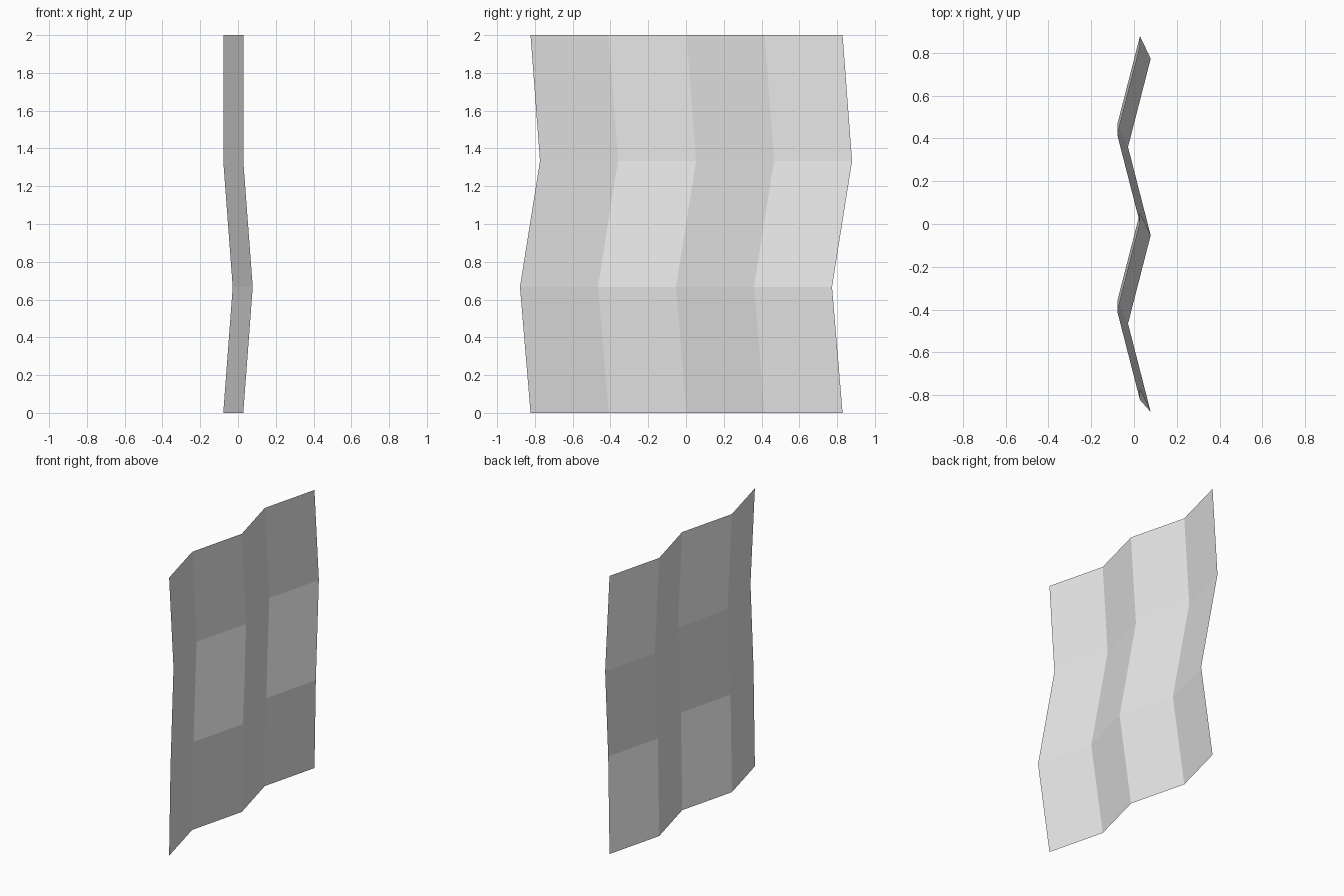
import bpy
import bmesh

cube = bpy.data.objects.get("Cube")
if cube:
    bpy.data.objects.remove(cube, do_unlink=True)

# Plain pale grey
grey = bpy.data.materials.new("pale_grey")
grey.use_nodes = True
colour = (0.8, 0.8, 0.8, 1.0)
grey.diffuse_color = colour
grey.node_tree.nodes["Principled BSDF"].inputs["Base Color"].default_value = colour

# Each crease row: height, sideways shift in x, shift in y
ROWS = [(0, -0.025, 0.003), (2 / 3, 0.025, -0.053),
        (4 / 3, -0.025, 0.053), (2, -0.025, 0.003)]
COLUMNS = 5
PITCH = 0.413      # pleat spacing along y
DEPTH = 0.053      # half the pleat depth along x

# Folded sheet: pleats along y, shifted row by row
bm = bmesh.new()
grid = []
for z, dx, dy in ROWS:
    grid.append([bm.verts.new((dx + (DEPTH if c % 2 == 0 else -DEPTH),
                               dy + (c - COLUMNS // 2) * PITCH, z))
                 for c in range(COLUMNS)])
for low, high in zip(grid, grid[1:]):
    for c in range(COLUMNS - 1):
        bm.faces.new((low[c], low[c + 1], high[c + 1], high[c]))
bm.normal_update()

mesh = bpy.data.meshes.new("folded_sheet")
bm.to_mesh(mesh)
bm.free()
mesh.materials.append(grey)
sheet = bpy.data.objects.new("folded_sheet", mesh)
bpy.context.collection.objects.link(sheet)
